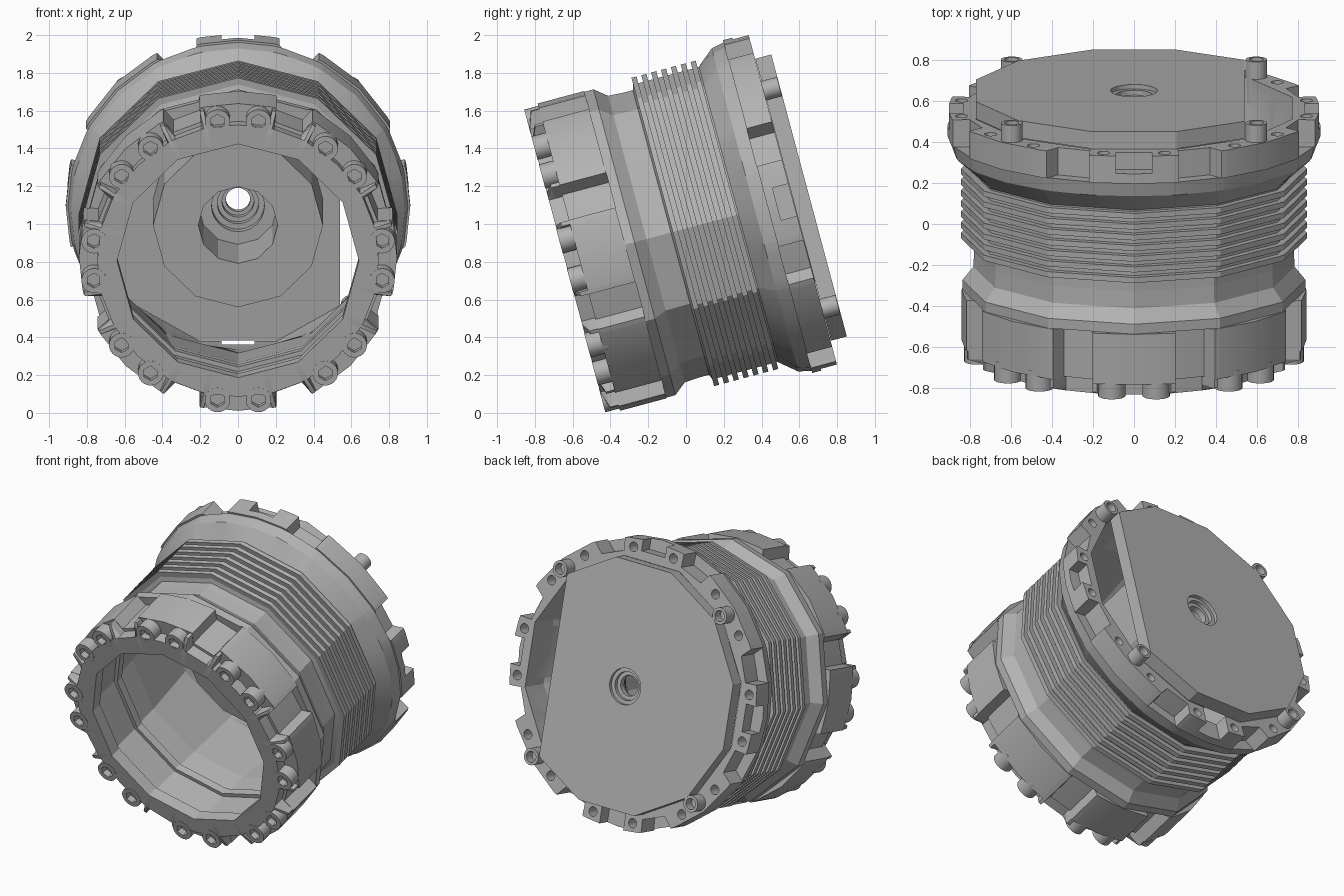
import bpy, bmesh, math
from mathutils import Vector

cube = bpy.data.objects.get("Cube")
if cube:
    bpy.data.objects.remove(cube, do_unlink=True)

mat = bpy.data.materials.new("cast grey metal")
mat.use_nodes = True
GREY = (0.45, 0.45, 0.45, 1)
mat.diffuse_color = GREY
mat.node_tree.nodes["Principled BSDF"].inputs["Base Color"].default_value = GREY

# The housing axis leans back and up from the centre of its front face
TILT = math.radians(15)
ORIGIN = Vector((0, -0.64, 0.805))
UP = Vector((0, -math.sin(TILT), math.cos(TILT)))
AXIS = Vector((0, math.cos(TILT), math.sin(TILT)))


def place(x, u, t):
    return ORIGIN + Vector((x, 0, 0)) + UP * u + AXIS * t


def polar(radius, deg):
    a = math.radians(deg)
    return radius * math.sin(a), radius * math.cos(a)


# Cross-section radius functions of the angle in degrees
def circle(r):
    return lambda a: r


def ngon(r, n=12, phase=0):
    step = 360 / n
    def f(a):
        d = (a - phase) % step - step / 2
        return r * math.cos(math.radians(step / 2)) / math.cos(math.radians(d))
    return f


# Eight lugs, the diagonal ones wider; tips keeps only their side edges
def lugs(high, low, tips=False):
    def f(a):
        half = 14 if (a + 22.5) % 90 < 45 else 17
        d = abs((a + 22.5) % 45 - 22.5)
        inner = half - 1.6 if tips else -1
        return high if inner < d <= half + 0.1 else low
    return f


EVEN = [i * 15 for i in range(24)]
LUG = set(EVEN)
for k in range(8):
    half = 17 if k % 2 else 14
    for d in (half - 2, half - 1.5, half, half + 1.5):
        LUG |= {(45 * k + d) % 360, (45 * k - d) % 360}
LUG = sorted(LUG)


def finish(obj):
    bpy.ops.object.select_all(action='DESELECT')
    obj.select_set(True)
    bpy.context.view_layer.objects.active = obj
    bpy.ops.object.shade_smooth_by_angle(angle=math.radians(20))


def loft(bm, sections, angles=EVEN, centre=(0, 0), closed=False):
    rings = []
    for t, f in sections:
        ring = []
        for a in angles:
            x, u = polar(f(a), a)
            ring.append(bm.verts.new(place(x + centre[0], u + centre[1], t)))
        rings.append(ring)
    n = len(angles)
    for i in range(len(rings) if closed else len(rings) - 1):
        p, q = rings[i], rings[(i + 1) % len(rings)]
        for j in range(n):
            k = (j + 1) % n
            bm.faces.new((p[j], p[k], q[k], q[j]))
    if not closed:
        bm.faces.new(rings[0])
        bm.faces.new(rings[-1])


def make(name, bm):
    bmesh.ops.recalc_face_normals(bm, faces=bm.faces)
    mesh = bpy.data.meshes.new(name)
    bm.to_mesh(mesh)
    bm.free()
    obj = bpy.data.objects.new(name, mesh)
    mesh.materials.append(mat)
    bpy.context.collection.objects.link(obj)
    finish(obj)
    return obj


def ring_part(name, sections, angles=EVEN):
    bm = bmesh.new()
    loft(bm, sections, angles, closed=True)
    return make(name, bm)


# Front casing: raised lip with lug tips, bolt lugs, sloped collar, inner ledge
front_tips = lugs(0.835, 0.745, tips=True)
front_lug = lugs(0.842, 0.765)
ring_part("front_casing", [
    (0.0, ngon(0.64)), (0.0, circle(0.745)), (0.03, front_tips),
    (0.075, front_tips), (0.075, front_lug), (0.33, front_lug),
    (0.33, ngon(0.838)), (0.38, ngon(0.838)), (0.446, ngon(0.785)),
    (0.53, ngon(0.78)), (0.53, ngon(0.70)), (0.36, ngon(0.70)),
    (0.36, ngon(0.665)), (0.31, ngon(0.665)), (0.31, ngon(0.69)),
    (0.08, ngon(0.69)), (0.08, ngon(0.64))], LUG)

# Barrel with seven cooling fins, widening inside towards the back
barrel = [(0.53, ngon(0.70)), (0.53, ngon(0.78)), (0.58, ngon(0.78))]
for i in range(7):
    t = 0.59 + 0.054 * i
    barrel += [(t, ngon(0.808)), (t, ngon(0.845)),
               (t + 0.028, ngon(0.845)), (t + 0.028, ngon(0.808))]
barrel += [(0.95, ngon(0.808)), (0.95, ngon(0.76))]
ring_part("finned_barrel", barrel)

# Rear flange: flared shoulder with eight pairs of lugs
rear_lug = lugs(0.912, 0.83)
flange = ring_part("rear_flange", [
    (0.95, ngon(0.76)), (0.95, ngon(0.81)), (1.04, circle(0.885)),
    (1.11, circle(0.90)), (1.11, rear_lug), (1.248, rear_lug),
    (1.248, ngon(0.80, phase=15)), (1.05, ngon(0.795, phase=15))], LUG)

# Drill the lugs and notch those on the main axes, the lowest right through
bm = bmesh.new()
for k in range(8):
    for side in (-10, 10):
        loft(bm, [(1.15, circle(0.03)), (1.3, circle(0.03))],
             centre=polar(0.855, 45 * k + side))
    if k % 2 == 0:
        loft(bm, [(1.16, ngon(0.125, 4, 45)), (1.3, ngon(0.125, 4, 45))],
             [45, 135, 225, 315], polar(0.84 if k == 4 else 0.92, 45 * k))
cutter = make("lug_cutter", bm)
cutter.hide_render = True
mod = flange.modifiers.new("drill", 'BOOLEAN')
mod.operation = 'DIFFERENCE'
mod.solver = 'EXACT'
mod.object = cutter
bpy.context.view_layer.objects.active = flange
bpy.ops.object.modifier_apply(modifier=mod.name)
bpy.data.objects.remove(cutter, do_unlink=True)
finish(flange)

# Back plate with inner drum and stepped bore, trimmed flat on one side
bm = bmesh.new()
loft(bm, [
    (1.337, ngon(0.80, phase=15)), (1.25, ngon(0.80, phase=15)),
    (1.25, ngon(0.45)), (0.73, ngon(0.45)), (0.73, ngon(0.21)),
    (1.12, ngon(0.21)), (1.12, circle(0.14)), (1.17, circle(0.14)),
    (1.17, circle(0.11)), (1.21, circle(0.11)), (1.21, circle(0.085)),
    (1.25, circle(0.085)), (1.25, circle(0.065)), (1.29, circle(0.065)),
    (1.29, circle(0.09)), (1.315, circle(0.09)), (1.315, circle(0.115)),
    (1.337, circle(0.115))], closed=True)
cut = bmesh.ops.bisect_plane(
    bm, geom=bm.verts[:] + bm.edges[:] + bm.faces[:], dist=1e-5,
    plane_co=(0.54, 0, 0), plane_no=(1, 0, 0), clear_outer=True)
edges = [e for e in cut["geom_cut"] if isinstance(e, bmesh.types.BMEdge)]
bmesh.ops.edgeloop_fill(bm, edges=edges)
make("back_plate", bm)

# Socket bolts, two on each front lug
bm = bmesh.new()
for k in range(8):
    for side in (-8.1, 8.1):
        loft(bm, [(0.10, circle(0.067)), (-0.002, circle(0.067)),
                  (-0.002, ngon(0.04, 6)), (0.04, ngon(0.04, 6))],
             centre=polar(0.77, 45 * k + side))
make("front_bolts", bm)

# Tubular screw bosses at the four back corners
bm = bmesh.new()
for a in (45, 135, 225, 315):
    loft(bm, [(1.12, circle(0.053)), (1.335, circle(0.053)),
              (1.335, circle(0.035)), (1.27, circle(0.035))],
         centre=polar(0.845, a))
make("rear_bosses", bm)
